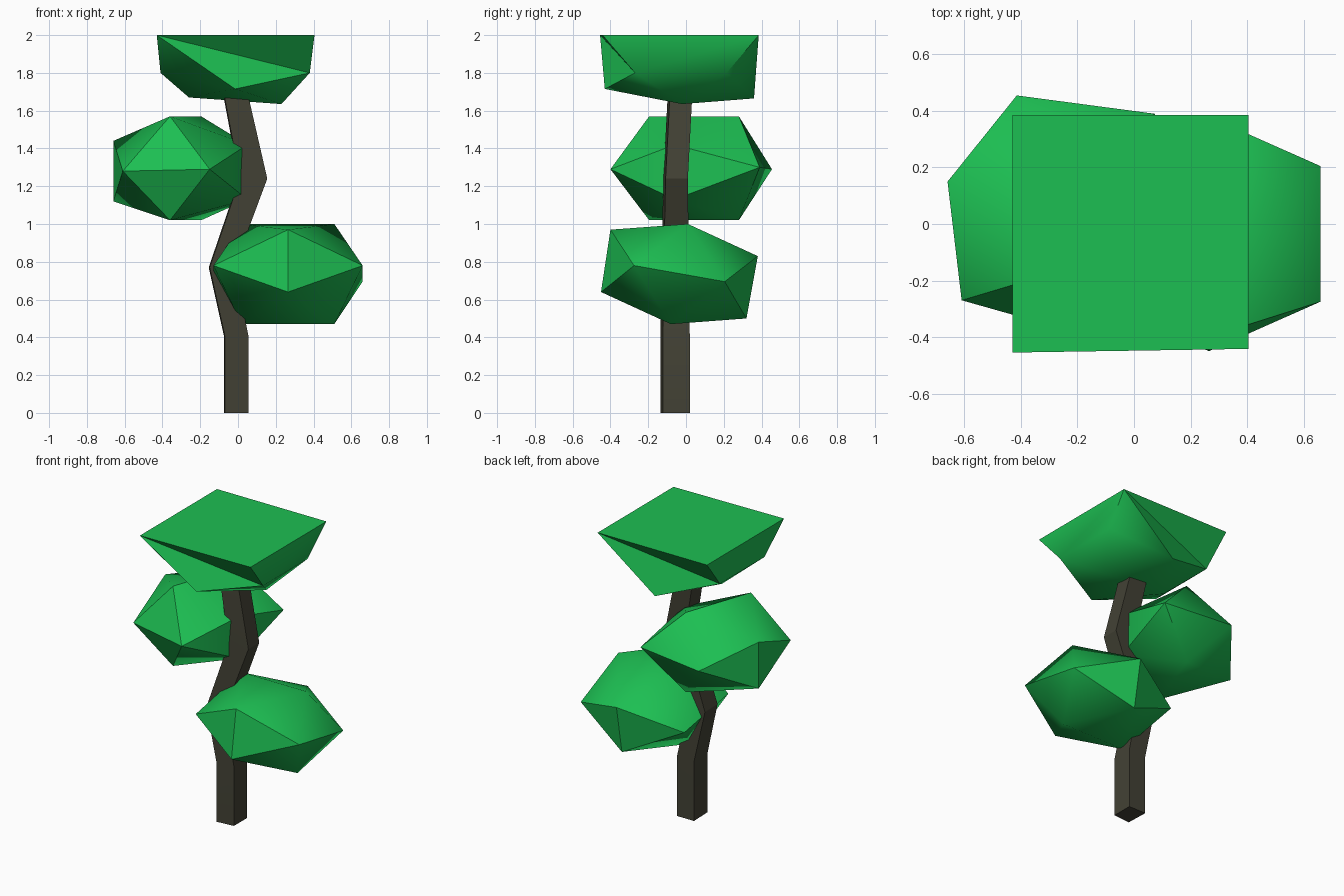
import bpy, bmesh
from math import radians

if "Cube" in bpy.data.objects:
    bpy.data.objects.remove(bpy.data.objects["Cube"])


def material(name, color):
    m = bpy.data.materials.new(name)
    m.diffuse_color = color
    m.use_nodes = True
    m.node_tree.nodes["Principled BSDF"].inputs["Base Color"].default_value = m.diffuse_color
    return m


LEAF = material("leaf_green", (0.012, 0.52, 0.085, 1))
BARK = material("dark_bark", (0.055, 0.053, 0.035, 1))


def finish(bm, name, mat, smooth_deg):
    """Fix normals, soften shallow edges and turn the bmesh into an object."""
    bmesh.ops.recalc_face_normals(bm, faces=bm.faces)
    for f in bm.faces:
        f.smooth = True
    for e in bm.edges:
        e.smooth = e.calc_face_angle(0) < radians(smooth_deg)
    me = bpy.data.meshes.new(name)
    bm.to_mesh(me)
    bm.free()
    me.materials.append(mat)
    ob = bpy.data.objects.new(name, me)
    bpy.context.collection.objects.link(ob)


def clump(name, points):
    """Low-poly twenty-sided leaf clump wrapped around twelve points."""
    bm = bmesh.new()
    for p in points:
        bm.verts.new(p)
    bmesh.ops.convex_hull(bm, input=bm.verts)
    finish(bm, name, LEAF, 40)


# Trunk: four-sided section swept along a zigzag (z, x left, x right, y front, y back)
bm = bmesh.new()
rings = []
for z, x0, x1, y0, y1 in [(0, -.07, .055, -.135, .02), (.41, -.07, .055, -.135, .02),
                          (.77, -.15, -.02, -.13, .015), (1.24, .01, .155, -.12, .01),
                          (1.72, -.08, .045, -.095, .035)]:
    rings.append([bm.verts.new(p) for p in
                  ((x0, y0, z), (x1, y0 + .012, z), (x1, y1, z), (x0 - .005, y1, z))])
for a, b in zip(rings, rings[1:]):
    for i in range(4):
        j = (i + 1) % 4
        bm.faces.new((a[i], a[j], b[j], b[i]))
bm.faces.new(rings[0])
bm.faces.new(rings[-1])
finish(bm, "trunk", BARK, 20)

# Lower clump: symmetric left to right about x = 0.265
lower = [(.265, -.40, .97), (.265, -.45, .64), (.265, .38, .83), (.265, .32, .50)]
for s in (-1, 1):
    lower += [(.265 + s * .395, -.275, .78), (.265 + s * .395, .205, .695),
              (.265 + s * .245, .01, 1.0), (.265 + s * .245, -.08, .47)]
clump("lower_leaf_clump", lower)

# Middle clump: symmetric about its mid height, turned about z
middle = [(-.15, -.40, 1.29), (-.61, -.27, 1.28), (-.415, .455, 1.29), (.075, .39, 1.3)]
for s in (-1, 1):
    middle += [(-.36, -.195, 1.295 + s * .275), (-.195, .28, 1.295 + s * .275),
               (-.66, .15, 1.28 + s * .16), (.05, -.06, 1.275 + s * .145)]
clump("middle_leaf_clump", middle)

# Crown: lower half of a clump below a flat top with four pulled-out corners
bm = bmesh.new()
pts = {
    "FL": (-.43, -.455, 2), "FR": (.405, -.442, 2), "BR": (.405, .385, 2), "BL": (-.43, .385, 2),
    "fr": (.38, -.27, 1.8), "br": (.38, .215, 1.8), "fl": (-.41, -.27, 1.8), "bl": (-.41, .215, 1.8),
    "f": (-.015, -.43, 1.715), "b": (-.015, .36, 1.665),
    "l": (-.26, -.02, 1.67), "r": (.23, -.02, 1.635),
}
v = {k: bm.verts.new(p) for k, p in pts.items()}
for face in ("FL FR BR BL,FL FR fr,FL fr f,FL f fl,FR BR fr,BR br fr,BR BL bl,BR bl b,BR b br,"
             "FL BL bl,FL bl fl,l r f,l r b,f fr r,f fl l,b br r,b bl l,r fr br,l fl bl").split(","):
    bm.faces.new([v[k] for k in face.split()])
finish(bm, "crown_leaf_clump", LEAF, 40)
